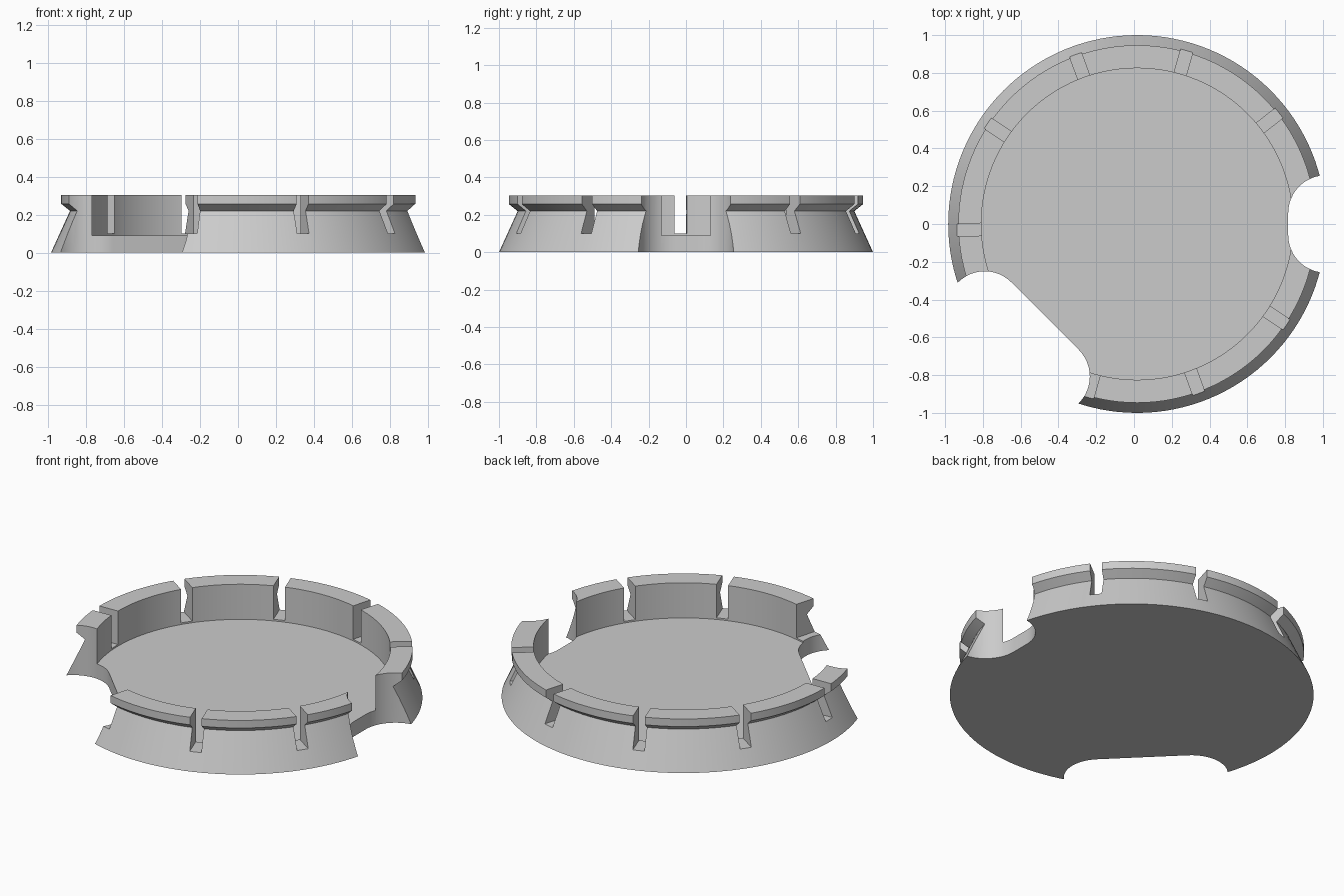
import bpy, bmesh
from math import radians, pi, cos, sin
from mathutils import Matrix, Vector

if "Cube" in bpy.data.objects:
    bpy.data.objects.remove(bpy.data.objects["Cube"], do_unlink=True)

SEGMENTS = 128
CENTRE_X = 0.0165
WALL_INNER, FLOOR, TOP = 0.825, 0.09, 0.303
SLOT_WIDTH, SLOT_BOTTOM = 0.066, 0.10

grey = bpy.data.materials.new("plain grey")
grey.use_nodes = True
colour = (0.6, 0.6, 0.6, 1)
grey.diffuse_color = colour
grey.node_tree.nodes["Principled BSDF"].inputs["Base Color"].default_value = colour


def finish(bm, name):
    bmesh.ops.recalc_face_normals(bm, faces=bm.faces)
    mesh = bpy.data.meshes.new(name)
    bm.to_mesh(mesh)
    bm.free()
    mesh.materials.append(grey)
    obj = bpy.data.objects.new(name, mesh)
    bpy.context.collection.objects.link(obj)
    return obj


def add_prism(bm, outline, low, high):
    """Extrude a flat outline between two heights."""
    bottom = [bm.verts.new((p.x, p.y, low)) for p in outline]
    top = [bm.verts.new((p.x, p.y, high)) for p in outline]
    bm.faces.new(bottom)
    bm.faces.new(top)
    for i in range(len(outline)):
        bm.faces.new((bottom[i - 1], bottom[i], top[i], top[i - 1]))


def turned(points, degrees):
    spin = Matrix.Rotation(radians(degrees), 2)
    return [spin @ p for p in points]


def capsule(distance, half_length, radius, steps=24):
    """Rounded slot lying across the +x direction."""
    points = []
    for side in (1, -1):
        for i in range(steps + 1):
            a = pi * i / steps + (0 if side > 0 else pi)
            points.append(Vector((distance + radius * cos(a),
                                  side * half_length + radius * sin(a))))
    return points


# Dish: flared skirt, pinched neck, upright lip and flat floor
profile = [(1, 0), (0.9, 0.22), (0.9465, 0.257), (0.9465, TOP),
           (WALL_INNER, TOP), (WALL_INNER, FLOOR)]
bm = bmesh.new()
rings = []
for r, z in profile:
    rings.append([bm.verts.new((r * cos(2 * pi * i / SEGMENTS),
                                r * sin(2 * pi * i / SEGMENTS), z))
                  for i in range(SEGMENTS)])
for low, high in zip(rings, rings[1:]):
    for i in range(SEGMENTS):
        bm.faces.new((low[i - 1], low[i], high[i], high[i - 1]))
bm.faces.new(rings[0])
bm.faces.new(rings[-1])
dish = finish(bm, "slotted_dish")

# Narrow slots that split the lip into spring tabs
bm = bmesh.new()
w = SLOT_WIDTH / 2
box = [Vector(p) for p in ((0.7, -w), (1.2, -w), (1.2, w), (0.7, w))]
for k in range(10):
    add_prism(bm, turned(box, 2 + 36 * k), SLOT_BOTTOM, 0.5)
slots = finish(bm, "slot_cutter")

# Rounded notches through the rim: small on the left, wide at front right
bm = bmesh.new()
add_prism(bm, capsule(1.0, 0.058, 0.2), -0.2, 0.5)
add_prism(bm, turned(capsule(0.889, 0.252, 0.2), 225), -0.2, 0.5)
notches = finish(bm, "notch_cutter")

bpy.ops.object.select_all(action='DESELECT')
bpy.context.view_layer.objects.active = dish
dish.select_set(True)
for cutter in (slots, notches):
    cutter.hide_render = True
    cut = dish.modifiers.new(cutter.name, 'BOOLEAN')
    cut.operation = 'DIFFERENCE'
    cut.solver = 'EXACT'
    cut.object = cutter
    bpy.ops.object.modifier_apply(modifier=cut.name)
    bpy.data.objects.remove(cutter, do_unlink=True)

dish.location.x = CENTRE_X
bpy.ops.object.shade_smooth_by_angle(angle=radians(25))
